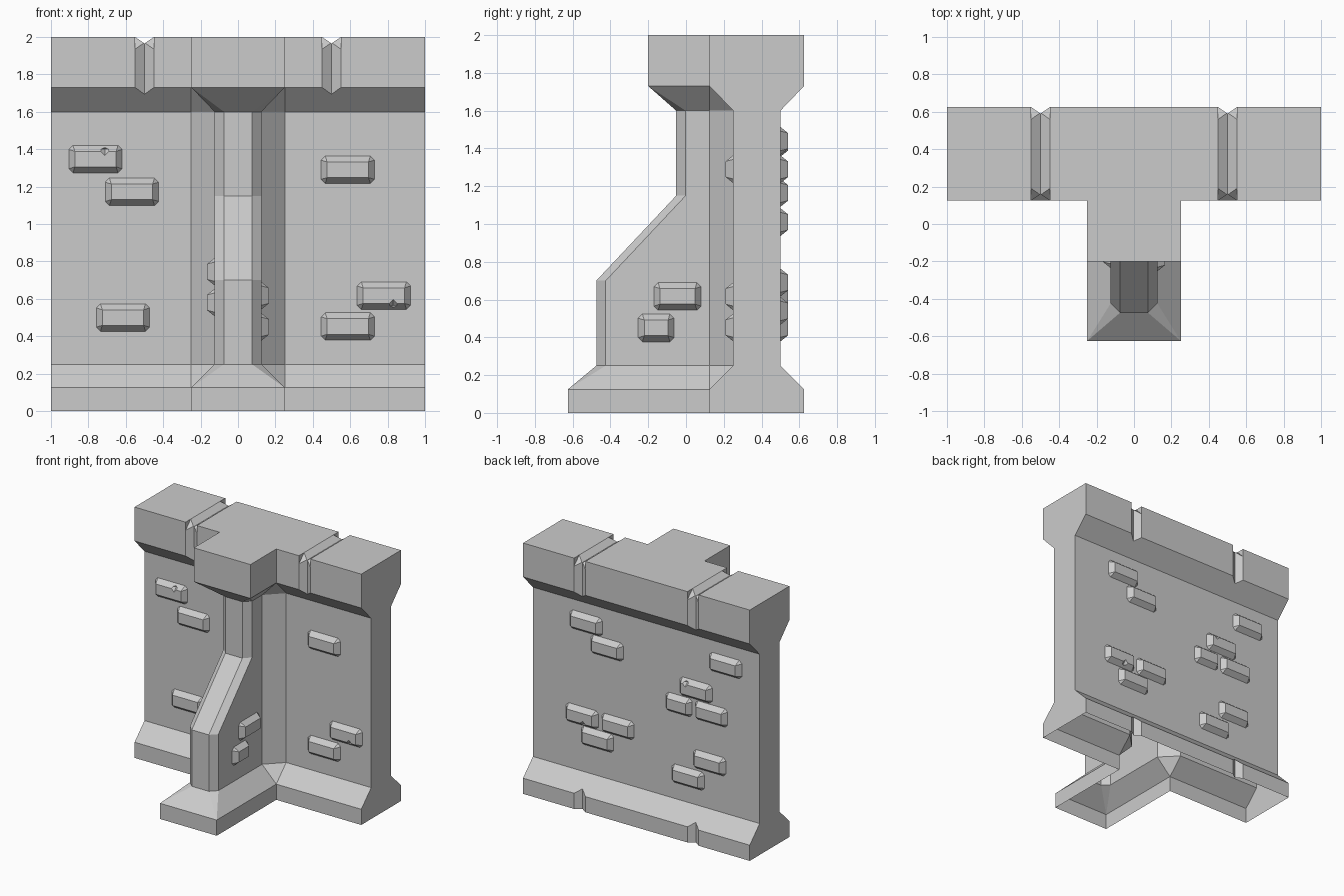
import bpy, bmesh
from math import pi, radians
from mathutils import Matrix, Vector

if "Cube" in bpy.data.objects:
    bpy.data.objects.remove(bpy.data.objects["Cube"])


def make_object(name, bm):
    bmesh.ops.recalc_face_normals(bm, faces=bm.faces)
    mesh = bpy.data.meshes.new(name)
    bm.to_mesh(mesh)
    bm.free()
    obj = bpy.data.objects.new(name, mesh)
    bpy.context.collection.objects.link(obj)
    return obj


def loft(bm, rings):
    """Closed skin through rings that share a point count."""
    loops = [[bm.verts.new(p) for p in ring] for ring in rings]
    n = len(loops[0])
    for a, b in zip(loops, loops[1:]):
        for i in range(n):
            j = (i + 1) % n
            bm.faces.new((a[i], a[j], b[j], b[i]))
    bm.faces.new(loops[0])
    bm.faces.new(loops[-1])
    bmesh.ops.remove_doubles(bm, verts=bm.verts, dist=1e-5)


def cut(obj, cutter):
    cutter.hide_render = True
    mod = obj.modifiers.new("cut", 'BOOLEAN')
    mod.operation, mod.solver, mod.object = 'DIFFERENCE', 'EXACT', cutter
    bpy.context.view_layer.update()
    mesh = bpy.data.meshes.new_from_object(
        obj.evaluated_get(bpy.context.evaluated_depsgraph_get()))
    obj.modifiers.clear()
    obj.data = mesh
    bpy.data.objects.remove(cutter)


# Wall and buttress: T-shaped plan lofted through its height
def plan(z, back, front, corner, shaft):
    half = [(1, back), (1, front), corner] + shaft
    pts = half + [(-x, y) for x, y in reversed(half)]
    return [(x, y, z) for x, y in pts]


def flare(z, nose):
    return plan(z, .625, .125, (.25, .125), [(.25, .125), (.25, nose), (.25, nose)])


def neck(z, nose):
    return plan(z, .5, .25, (.25, .25), [(.125, .125), (.125, nose + .05), (.075, nose)])


# collapsed nose points of the flares are spread slightly only by the necks
bm = bmesh.new()
loft(bm, [flare(0, -.625), flare(.125, -.625), neck(.25, -.475), neck(.7, -.475),
          neck(1.15, -.052), neck(1.6, -.052), flare(1.73, -.2), flare(2, -.2)])
bmesh.ops.dissolve_degenerate(bm, edges=bm.edges, dist=1e-5)
bmesh.ops.dissolve_limit(bm, angle_limit=radians(.5), verts=bm.verts, edges=bm.edges)
wall = make_object("wall_with_buttress", bm)


# Mortar grooves: diamond bars cut round the coping and the rear plinth
def bar(name, lo, hi, ra, rb):
    """Diamond-section bar; ra and rb are the two half diagonals."""
    lo, hi = Vector(lo), Vector(hi)
    ra, rb = Vector(ra), Vector(rb)
    b = bmesh.new()
    loft(b, [[c + ra, c + rb, c - ra, c - rb] for c in (lo, hi)])
    cut(wall, make_object(name, b))


W, D, C = .05, .035, .065
for x in (-.5, .5):
    bar("front_groove", (x, .125, 1.62), (x, .125, 2.1), (W, 0, 0), (0, D, 0))
    bar("back_groove", (x, .625, -.1), (x, .625, 2.1), (W, 0, 0), (0, D, 0))
    bar("top_groove", (x, 0, 2), (x, .75, 2), (W, 0, 0), (0, 0, D))
    for y in (.125, .625):
        bar("corner_groove", (x - W, y, 2), (x + W, y, 2), (0, C, 0), (0, 0, C))

# The underside is open
bm = bmesh.new()
bm.from_mesh(wall.data)
under = [f for f in bm.faces if all(abs(v.co.z) < 1e-4 for v in f.verts)]
bmesh.ops.delete(bm, geom=under, context='FACES')
bm.to_mesh(wall.data)
bm.free()


# Raised bricks with clipped corners, tapering to a flat face
def brick(name, turn, loc, w=.285, chip=None, h=.147, depth=.04, inset=.032, clip=.022):
    def ring(a, b, c, y):
        quarter = [(a, b - c), (a - c, b)]
        pts = quarter + [(-x, z) for x, z in reversed(quarter)]
        return [(x, y, z) for x, z in pts + [(-x, -z) for x, z in pts]]

    spin = Matrix.Translation(loc) @ Matrix.Rotation(turn, 4, 'Z')
    b = bmesh.new()
    loft(b, [ring(w / 2, h / 2, clip, 0),
             ring(w / 2 - inset, h / 2 - inset, 0, -depth)])
    bmesh.ops.transform(b, matrix=spin, verts=b.verts)
    obj = make_object(name, b)
    if chip:
        side, up = chip
        c = bmesh.new()
        bmesh.ops.create_icosphere(c, subdivisions=1, radius=.001)
        c.clear()
        r = .034
        mid = [(r, 0, 0), (0, 0, r), (-r, 0, 0), (0, 0, -r)]
        ringv = [c.verts.new(p) for p in mid]
        for tip in ((0, -r, 0), (0, r, 0)):
            t = c.verts.new(tip)
            for i in range(4):
                c.faces.new((ringv[i], ringv[(i + 1) % 4], t))
        place = spin @ Matrix.Translation((side, -depth, up * (h / 2 - inset + .012)))
        bmesh.ops.transform(c, matrix=place, verts=c.verts)
        cut(obj, make_object("chip", c))


# Front bricks: x, z, chip
for x, z, chip in [(-.762, 1.347, (.05, 1)), (-.567, 1.172, None), (-.615, .5, None),
                   (.587, 1.29, None), (.78, .617, (.05, -1)), (.587, .452, None)]:
    brick("front_brick", 0, (x, .25, z), chip=chip)

# Back bricks: x, z, width, chip
for x, z, w, chip in [(.53, 1.44, .285, None), (.345, 1.29, .285, None),
                      (-.70, 1.43, .285, None), (-.44, 1.165, .285, (-.07, 1)),
                      (-.29, 1.01, .23, None), (-.575, 1.01, .285, None),
                      (.565, .69, .285, (.03, -1)), (.25, .69, .285, None),
                      (.43, .54, .285, None), (-.56, .617, .285, None),
                      (-.37, .452, .285, None)]:
    brick("back_brick", pi, (x, .5, z), w, chip)

# Buttress bricks: side, y, z, width
for s, y, z, w in [(1, -.045, .617, .25), (1, -.158, .45, .19),
                   (-1, -.14, .745, .19), (-1, -.02, .58, .25)]:
    brick("buttress_brick", s * pi / 2, (s * .125, y, z), w)
